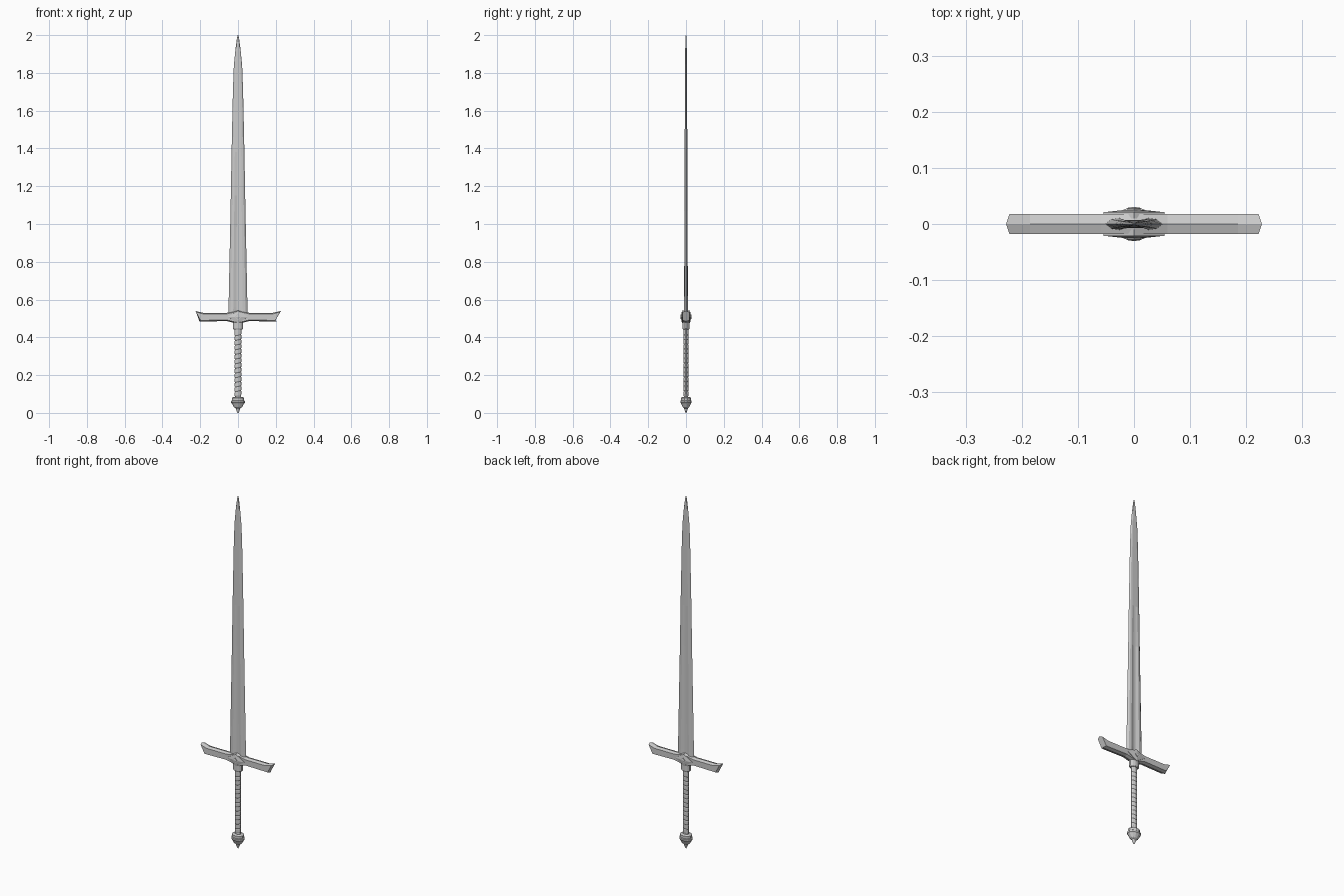
import bpy, bmesh, math

if "Cube" in bpy.data.objects:
    bpy.data.objects.remove(bpy.data.objects["Cube"])


def make_object(name, bm):
    bmesh.ops.recalc_face_normals(bm, faces=bm.faces)
    mesh = bpy.data.meshes.new(name)
    bm.to_mesh(mesh)
    bm.free()
    obj = bpy.data.objects.new(name, mesh)
    bpy.context.collection.objects.link(obj)
    return obj


def loft(name, sections):
    """Skin a list of equally long closed loops and cap both ends."""
    bm = bmesh.new()
    loops = [[bm.verts.new(p) for p in s] for s in sections]
    n = len(loops[0])
    for a, b in zip(loops, loops[1:]):
        for i in range(n):
            j = (i + 1) % n
            bm.faces.new((a[i], a[j], b[j], b[i]))
    bm.faces.new(loops[0][::-1])
    bm.faces.new(loops[-1])
    return make_object(name, bm)


def turned(name, profile, sides, depth, tilt=0.0):
    """Oval turned part; profile is (radius, z), depth scales y."""
    sections = []
    for r, z in profile:
        ring = []
        for i in range(sides):
            a = 2 * math.pi * (i + 0.5) / sides
            x = r * math.cos(a)
            ring.append((x, r * depth * math.sin(a), z + tilt * x))
        sections.append(ring)
    return loft(name, sections)


# Blade: bevelled edges, broad faces and a central fuller that runs out
def blade_section(z, w, t, groove):
    half = [(w, 0), (w * 0.78, t * 0.8), (w * 0.5, t), (w * 0.16, groove), (0, groove)]
    front = half + [(-x, y) for x, y in half[-2::-1]]
    back = [(x, -y) for x, y in front[-2:0:-1]]
    return [(x, y, z) for x, y in front + back]


loft("blade", [blade_section(*s) for s in (
    (0.50, 0.052, 0.011, 0.004), (0.56, 0.050, 0.010, 0.004),
    (1.15, 0.038, 0.008, 0.004), (1.38, 0.034, 0.007, 0.007),
    (1.70, 0.027, 0.006, 0.006), (1.84, 0.022, 0.005, 0.005),
    (1.93, 0.013, 0.004, 0.004), (1.98, 0.006, 0.003, 0.003),
    (2.00, 0.002, 0.001, 0.001))])


# Crossguard: six-sided bar with ridged top and bottom, flared slanted ends
def guard_section(x_top, x_bottom, top, bottom, d, point):
    s = 1 if x_top > 0 else -1
    edge = 0.006
    return [(x_top + s * point, 0, top), (x_top, d, top - edge),
            (x_bottom, d, bottom + edge), (x_bottom + s * point, 0, bottom),
            (x_bottom, -d, bottom + edge), (x_top, -d, top - edge)]


half_guard = [(0.222, 0.198, 0.54, 0.484, 0.018, 0.006),
              (0.185, 0.18, 0.530, 0.484, 0.018, 0),
              (0.06, 0.06, 0.530, 0.486, 0.018, 0),
              (0.001, 0.001, 0.543, 0.472, 0.018, 0)]
mirrored = [(-a, -b, c, d, e, f) for a, b, c, d, e, f in half_guard[::-1]]
loft("crossguard", [guard_section(*s) for s in half_guard + mirrored])


# Raised diamond plate on both faces of the guard, with a small stud
def diamond(y, w, h):
    zc = 0.508
    return [(w, y, zc), (0, y, zc + h), (-w, y, zc), (0, y, zc - h)]


for side, label in ((-1, "front"), (1, "back")):
    loft(label + "_guard_plate", [diamond(side * y, w, h) for y, w, h in (
        (0.010, 0.055, 0.034), (0.021, 0.054, 0.033), (0.025, 0.018, 0.018))])
    loft(label + "_guard_stud", [diamond(side * y, w, h) for y, w, h in (
        (0.020, 0.013, 0.014), (0.028, 0.011, 0.012), (0.030, 0.004, 0.005))])

# Collar under the guard
turned("collar", [(0.024, 0.442), (0.028, 0.447), (0.028, 0.478),
                  (0.024, 0.482)], 12, 0.70)

# Grip with slanted wrap grooves
grip_profile = [(0.018, 0.075)]
count = 14
for i in range(count):
    z = 0.09 + 0.345 * i / count
    grip_profile += [(0.0165, z), (0.0185, z + 0.004), (0.0185, z + 0.0205)]
grip_profile.append((0.018, 0.45))
turned("grip", grip_profile, 12, 0.72, tilt=0.2)

# Pommel: faceted knob with a belt and a pointed button
turned("pommel", [(0.026, 0.084), (0.034, 0.080), (0.034, 0.066), (0.038, 0.063),
                  (0.038, 0.054), (0.034, 0.050), (0.022, 0.030), (0.013, 0.024),
                  (0.011, 0.018), (0.003, 0.0)], 12, 0.80)
